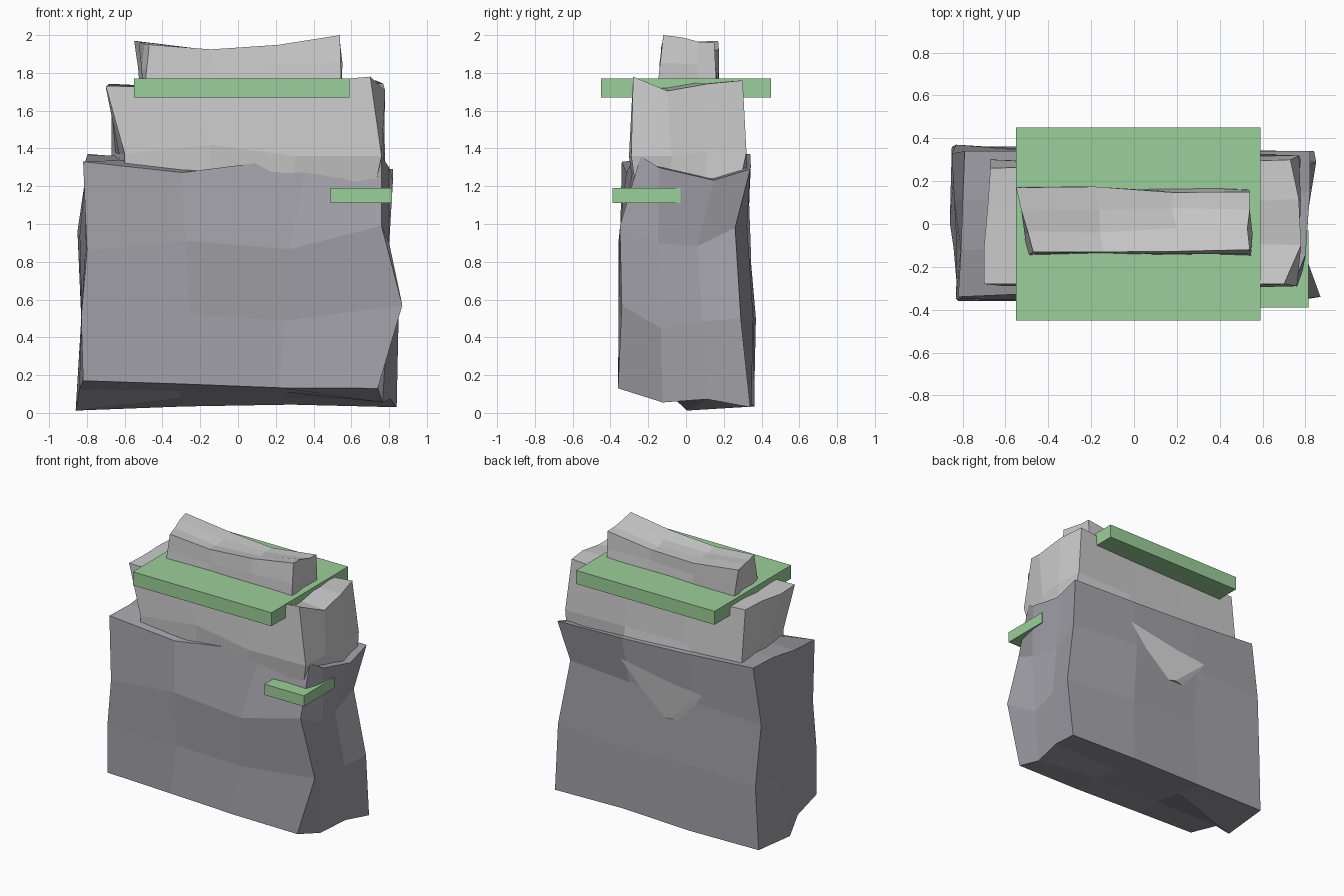
import bpy, bmesh, random
from mathutils import Vector

if "Cube" in bpy.data.objects:
    bpy.data.objects.remove(bpy.data.objects["Cube"])

def material(name, rgb):
    m = bpy.data.materials.new(name)
    m.diffuse_color = (*rgb, 1)
    m.use_nodes = True
    m.node_tree.nodes["Principled BSDF"].inputs["Base Color"].default_value = m.diffuse_color
    return m

stone = material("dark_stone", (0.35, 0.35, 0.385))
green = material("green_ledge", (0.33, 0.62, 0.32))

def finish(bm, name, mat=None):
    bmesh.ops.recalc_face_normals(bm, faces=bm.faces)
    me = bpy.data.meshes.new(name)
    bm.to_mesh(me)
    bm.free()
    ob = bpy.data.objects.new(name, me)
    bpy.context.collection.objects.link(ob)
    if mat:
        me.materials.append(mat)
    return ob

def rock(name, sections, nudges, seed, mat=None, jitter=0.012, sag=0.0, n=3):
    """Chiselled block: n x n grid on each side, lofted through four-corner
    sections (front-left, front-right, back-right, back-left)."""
    rng = random.Random(seed)
    bm = bmesh.new()
    v = {}
    for k in range(n + 1):
        # spread the sections evenly over the n + 1 rings
        u = k / n * (len(sections) - 1)
        a = min(int(u + 1e-6), len(sections) - 2)
        fl, fr, br, bl = [Vector(p).lerp(Vector(q), u - a)
                          for p, q in zip(sections[a], sections[a + 1])]
        for j in range(n + 1):
            for i in range(n + 1):
                if not {i, j, k} & {0, n}:
                    continue
                s, t = i / n, j / n
                p = fl.lerp(fr, s).lerp(bl.lerp(br, s), t)
                if not (i in (0, n) and j in (0, n)):
                    p += Vector([rng.uniform(-jitter, jitter) for _ in "xyz"])
                if k == n and 0 < i < n:
                    p.z -= sag
                p += Vector(nudges.get((i, j, k), (0, 0, 0)))
                v[i, j, k] = bm.verts.new(p)
    for a in range(n):
        for b in range(n):
            quad = ((a, b), (a + 1, b), (a + 1, b + 1), (a, b + 1))
            for c in (0, n):
                bm.faces.new([v[p, q, c] for p, q in quad])
                bm.faces.new([v[p, c, q] for p, q in quad])
                bm.faces.new([v[c, p, q] for p, q in quad])
    return finish(bm, name, mat)

def slab(name, lo, hi):
    bm = bmesh.new()
    bmesh.ops.create_cube(bm, size=1)
    lo, hi = Vector(lo), Vector(hi)
    for vert in bm.verts:
        vert.co = (lo + hi) / 2 + vert.co * (hi - lo)
    return finish(bm, name, green)

# Large base boulder
rock("base_boulder", [
    [(-.82, -.36, .17), (.74, -.36, .13), (.84, .34, .03), (-.85, .36, .04)],
    [(-.83, -.35, .51), (.87, -.34, .57), (.85, .29, .50), (-.83, .37, .50)],
    [(-.80, -.35, .86), (.76, -.35, .99), (.77, .26, .98), (-.85, .33, .96)],
    [(-.82, -.34, 1.33), (.76, -.24, 1.36), (.82, .34, 1.29), (-.79, .34, 1.37)],
], {
    (3, 1, 0): (0, 0, -.05), (0, 2, 0): (-.02, -.12, -.075),
    (2, 0, 1): (-.05, .01, -.06), (3, 1, 1): (-.07, 0, -.1), (3, 2, 1): (-.05, 0, -.05),
    (2, 0, 2): (.03, 0, -.07), (3, 1, 2): (.03, 0, -.08), (3, 2, 2): (0, 0, -.09),
    (1, 0, 3): (0, 0, -.07), (2, 0, 3): (.15, .01, .01),
    (3, 1, 3): (.02, -.10, -.04), (3, 2, 3): (.02, 0, -.07),
    (2, 3, 1): (0, .03, 0), (2, 3, 2): (0, .04, 0), (1, 3, 2): (0, .025, 0),
}, 3, stone)

# Middle rock, sunk deep into the base
rock("middle_rock", [
    [(-.55, -.26, .80), (.68, -.20, .84), (.70, .20, .80), (-.60, .24, .80)],
    [(-.60, -.27, 1.08), (.70, -.25, 1.08), (.79, .26, 1.10), (-.66, .30, 1.12)],
    [(-.60, -.29, 1.37), (.76, -.29, 1.36), (.77, .32, 1.38), (-.67, .30, 1.38)],
    [(-.70, -.28, 1.73), (.70, -.28, 1.78), (.73, .30, 1.76), (-.67, .26, 1.74)],
], {
    (3, 1, 0): (.09, .05, .04), (1, 3, 0): (.08, .115, 0), (2, 3, 1): (0, .07, .03),
    (1, 3, 1): (-.32, .045, .05), (1, 0, 2): (0, 0, .06),
    (3, 1, 3): (.08, 0, -.06), (3, 2, 3): (.06, 0, -.03),
}, 8, sag=0.02)

# Cap rock on the summit
rock("cap_rock", [
    [(-.51, -.16, 1.56), (.55, -.17, 1.56), (.54, .17, 1.56), (-.49, .18, 1.56)],
    [(-.47, -.13, 1.95), (.54, -.12, 2.0), (.54, .15, 1.96), (-.55, .17, 1.97)],
], {}, 5, sag=0.045)

# Flat green ledges
slab("top_ledge", (-.55, -.45, 1.67), (.59, .45, 1.77))
slab("side_ledge", (.49, -.39, 1.11), (.815, -.03, 1.19))
